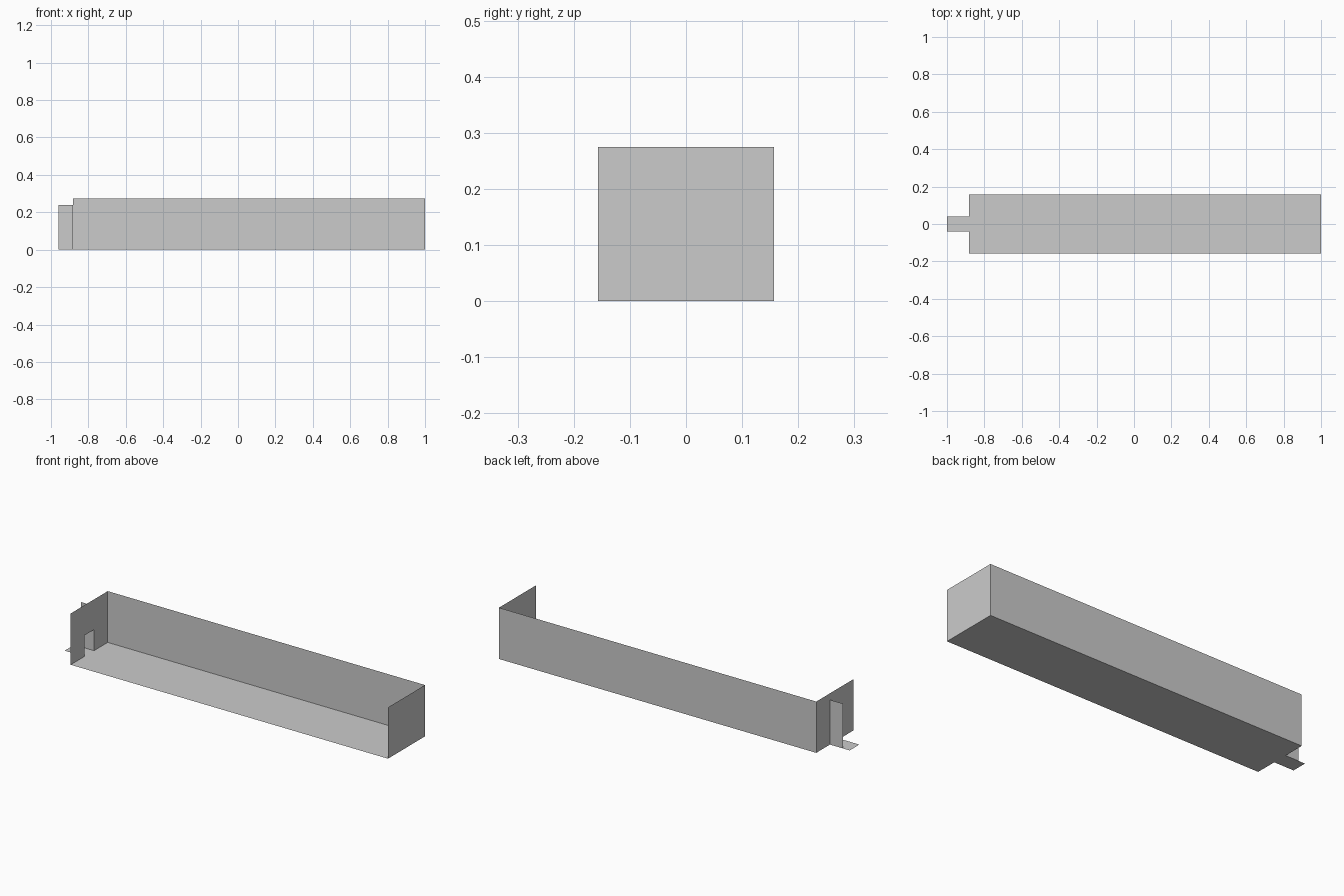
import bpy

if "Cube" in bpy.data.objects:
    bpy.data.objects.remove(bpy.data.objects["Cube"])

L, R = -0.883, 1.0      # trough ends
W, H = 0.157, 0.275     # half width, wall height
D, DH = 0.041, 0.113    # doorway half width, doorway height


def sheet(name, points):
    """One flat thin-sheet panel from its outline."""
    mesh = bpy.data.meshes.new(name)
    mesh.from_pydata(points, [], [range(len(points))])
    mesh.update()
    obj = bpy.data.objects.new(name, mesh)
    bpy.context.collection.objects.link(obj)
    return obj


def level(name, x0, x1, y):
    return sheet(name, [(x0, -y, 0), (x1, -y, 0), (x1, y, 0), (x0, y, 0)])


def along_x(name, x0, x1, y, h):
    return sheet(name, [(x0, y, 0), (x1, y, 0), (x1, y, h), (x0, y, h)])


def across(name, x, outline):
    return sheet(name, [(x, y, z) for y, z in outline])


# Floor and the tongue sticking out through the doorway
level("floor", L, R, W)
level("threshold", -1.0, L, D)

# Back wall and closed right end
along_x("back_wall", L, R, W, H)
across("right_end_wall", R, [(-W, 0), (W, 0), (W, H), (-W, H)])

# Left end wall with doorway
across("left_end_wall", L, [(-W, 0), (-D, 0), (-D, DH), (D, DH),
                            (D, 0), (W, 0), (W, H), (-W, H)])

# Open door leaf standing outside the doorway
along_x("door_leaf", -0.96, L, D, 0.24)
